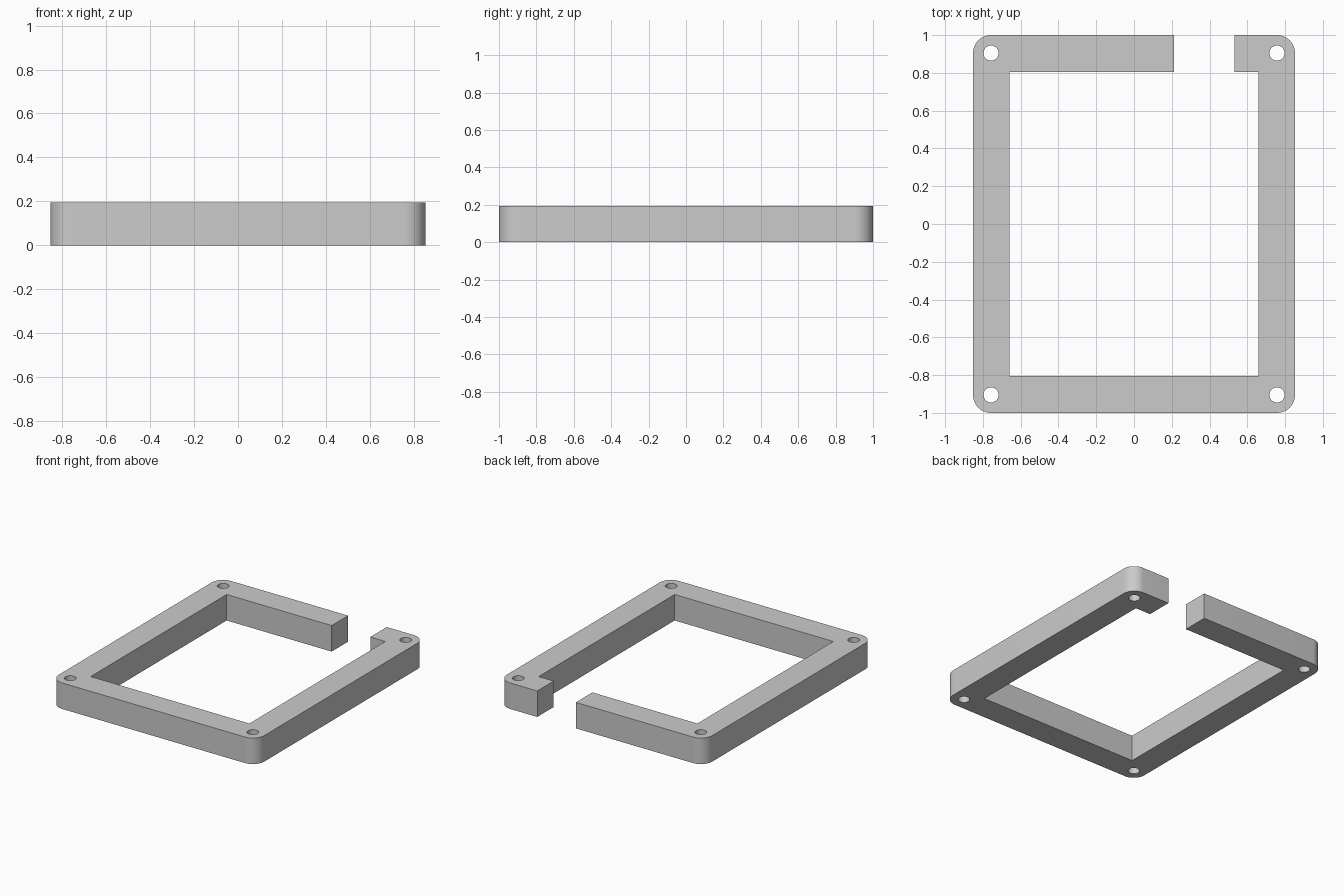
import bpy, bmesh
from math import cos, sin, pi, radians

cube = bpy.data.objects.get("Cube")
if cube:
    bpy.data.objects.remove(cube, do_unlink=True)

HX, HY, H = 0.852, 1.0, 0.195      # outer half sizes and height
IX, IY = 0.658, 0.805              # inner opening half sizes
R, HOLE_R = 0.095, 0.04            # corner and screw hole radii
GAP_L, GAP_R = 0.213, 0.533        # gap in the back rail
CX, CY = HX - R, HY - R            # shared centres of corners and holes
STEPS = 12

grey = bpy.data.materials.new("plain grey")
grey.use_nodes = True
colour = (0.6, 0.6, 0.6, 1)
grey.diffuse_color = colour
grey.node_tree.nodes["Principled BSDF"].inputs["Base Color"].default_value = colour


def prism(name, outline, z0, z1):
    """Extrude a closed outline between two heights."""
    bm = bmesh.new()
    face = bm.faces.new([bm.verts.new((x, y, z0)) for x, y in outline])
    top = bmesh.ops.extrude_face_region(bm, geom=[face])["geom"]
    bmesh.ops.translate(bm, vec=(0, 0, z1 - z0),
                        verts=[v for v in top if isinstance(v, bmesh.types.BMVert)])
    bmesh.ops.recalc_face_normals(bm, faces=bm.faces)
    mesh = bpy.data.meshes.new(name)
    bm.to_mesh(mesh)
    bm.free()
    mesh.materials.append(grey)
    obj = bpy.data.objects.new(name, mesh)
    bpy.context.collection.objects.link(obj)
    return obj


def arc(cx, cy, r, start, sweep, steps):
    return [(cx + r * cos(start + sweep * i / steps),
             cy + r * sin(start + sweep * i / steps)) for i in range(steps + 1)]


# Open frame outline: anticlockwise outside, then back around the inside
outline = [(GAP_L, HY)]
for k, (sx, sy) in enumerate([(-1, 1), (-1, -1), (1, -1), (1, 1)]):
    outline += arc(sx * CX, sy * CY, R, pi / 2 * (k + 1), pi / 2, STEPS)
outline += [(GAP_R, HY), (GAP_R, IY), (IX, IY), (IX, -IY),
            (-IX, -IY), (-IX, IY), (GAP_L, IY)]
frame = prism("frame", outline, 0, H)

# Screw holes through the four corners
for sx in (-1, 1):
    for sy in (-1, 1):
        circle = arc(sx * CX, sy * CY, HOLE_R, 0, 2 * pi, 32)[:-1]
        cutter = prism("hole_cutter", circle, -0.1, H + 0.1)
        cutter.hide_render = True
        cutter.hide_set(True)
        cut = frame.modifiers.new("screw hole", "BOOLEAN")
        cut.operation = "DIFFERENCE"
        cut.solver = "EXACT"
        cut.object = cutter

# Apply the holes and remove the cutters
bpy.ops.object.select_all(action="DESELECT")
frame.select_set(True)
bpy.context.view_layer.objects.active = frame
for cut in list(frame.modifiers):
    cutter = cut.object
    bpy.ops.object.modifier_apply(modifier=cut.name)
    bpy.data.objects.remove(cutter, do_unlink=True)
bpy.ops.object.shade_smooth_by_angle(angle=radians(30))
